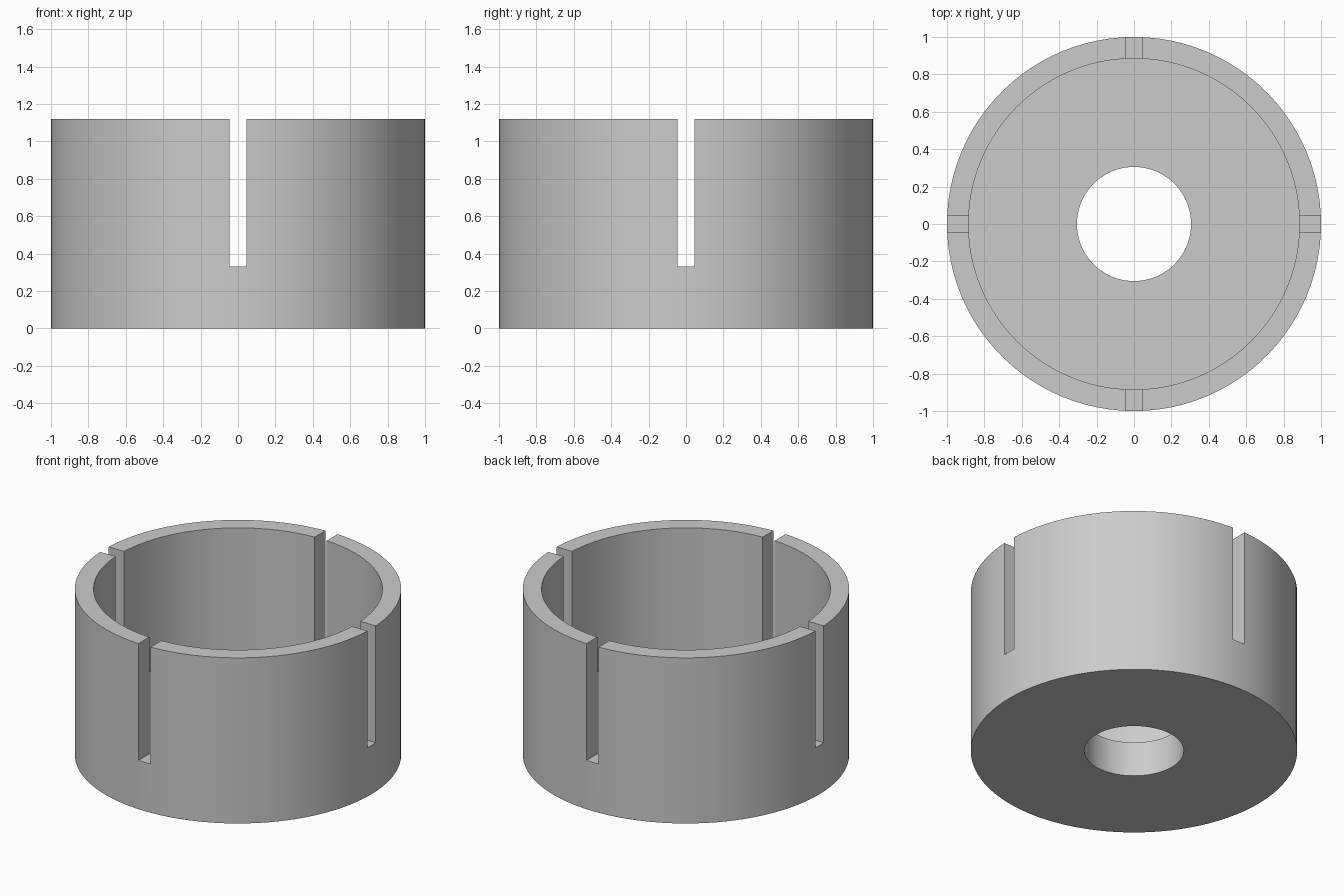
import bpy
import bmesh
import math

cube = bpy.data.objects.get("Cube")
if cube:
    bpy.data.objects.remove(cube, do_unlink=True)

OUTER, INNER, HOLE = 1.0, 0.885, 0.305
HEIGHT, FLOOR = 1.12, 0.235
SLOT_BOTTOM, SLOT_WIDTH = 0.33, 0.09
SEGMENTS = 96

grey = bpy.data.materials.new("plain grey")
grey.use_nodes = True
colour = (0.6, 0.6, 0.6, 1)
grey.diffuse_color = colour
grey.node_tree.nodes["Principled BSDF"].inputs["Base Color"].default_value = colour


def add_object(name, bm):
    bmesh.ops.recalc_face_normals(bm, faces=bm.faces)
    mesh = bpy.data.meshes.new(name)
    bm.to_mesh(mesh)
    bm.free()
    mesh.materials.append(grey)
    obj = bpy.data.objects.new(name, mesh)
    bpy.context.collection.objects.link(obj)
    return obj


# Cup: wall and floor with a central hole, turned from one profile
profile = [(HOLE, 0), (OUTER, 0), (OUTER, HEIGHT),
           (INNER, HEIGHT), (INNER, FLOOR), (HOLE, FLOOR)]
bm = bmesh.new()
verts = [bm.verts.new((r, 0, z)) for r, z in profile]
edges = [bm.edges.new((v, verts[i - 1])) for i, v in enumerate(verts)]
bmesh.ops.spin(bm, geom=verts + edges, cent=(0, 0, 0), axis=(0, 0, 1),
               angle=math.tau, steps=SEGMENTS, use_duplicate=False)
bmesh.ops.remove_doubles(bm, verts=bm.verts, dist=0.0001)
cup = add_object("slotted_cup", bm)

# Two crossing bars cut the four slots in the wall
for name, size in (("slot_cutter_x", (3, SLOT_WIDTH, 1)),
                   ("slot_cutter_y", (SLOT_WIDTH, 3, 1))):
    bm = bmesh.new()
    bmesh.ops.create_cube(bm, size=1)
    bmesh.ops.scale(bm, vec=size, verts=bm.verts)
    bmesh.ops.translate(bm, vec=(0, 0, SLOT_BOTTOM + 0.5), verts=bm.verts)
    cutter = add_object(name, bm)
    cutter.hide_render = True
    bpy.context.view_layer.objects.active = cup
    cut = cup.modifiers.new("slots", 'BOOLEAN')
    cut.operation = 'DIFFERENCE'
    cut.solver = 'EXACT'
    cut.object = cutter
    bpy.ops.object.modifier_apply(modifier=cut.name)
    bpy.data.objects.remove(cutter, do_unlink=True)

# Smooth round walls with crisp rims and slots
bpy.ops.object.select_all(action='DESELECT')
cup.select_set(True)
bpy.context.view_layer.objects.active = cup
bpy.ops.object.shade_smooth_by_angle(angle=math.radians(30))
